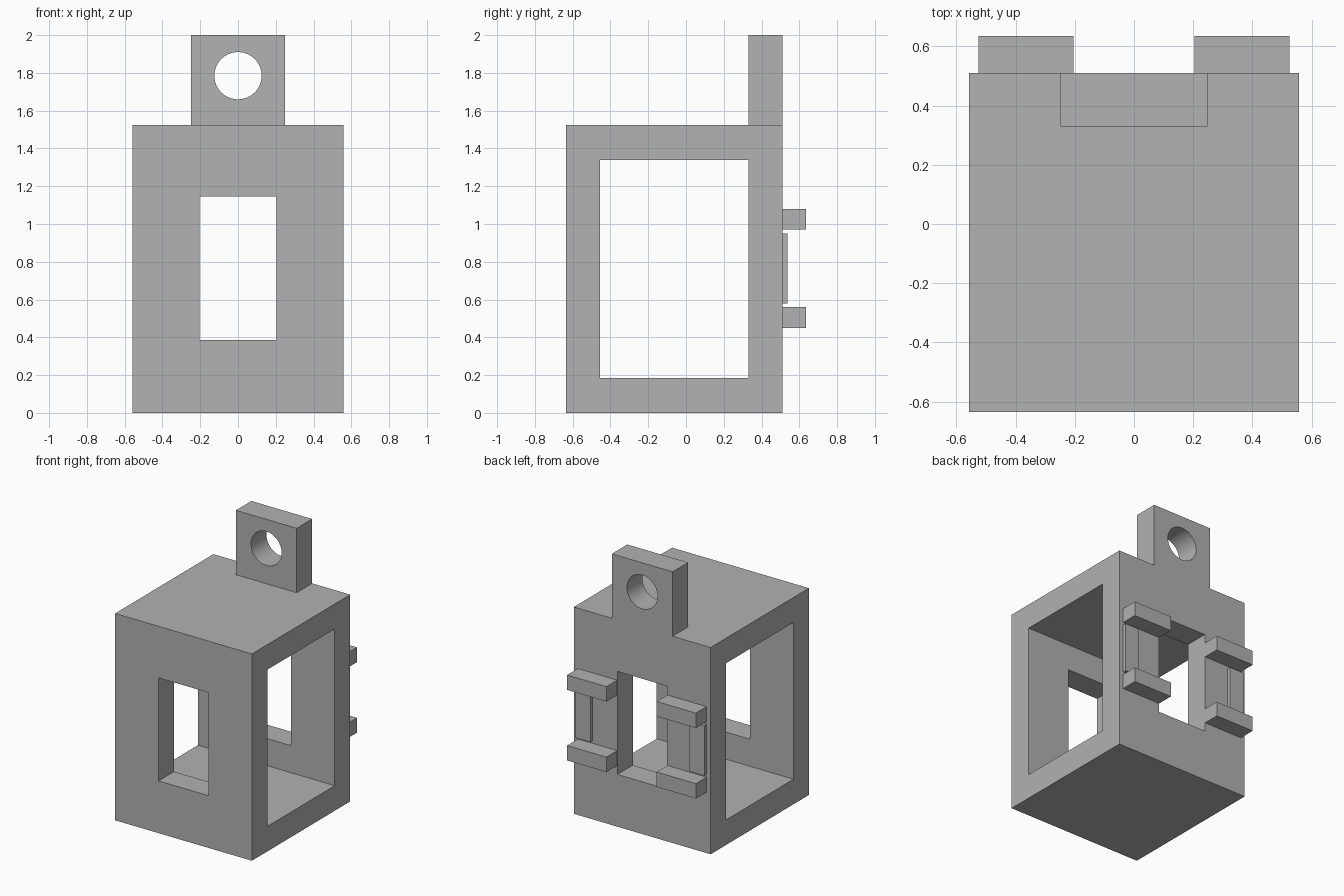
import bpy
import math

if "Cube" in bpy.data.objects:
    bpy.data.objects.remove(bpy.data.objects["Cube"], do_unlink=True)

grey = bpy.data.materials.new("plain grey")
grey.use_nodes = True
colour = (0.445, 0.445, 0.445, 1)
grey.diffuse_color = colour
grey.node_tree.nodes["Principled BSDF"].inputs["Base Color"].default_value = colour


def box(name, x, y, z):
    """Box spanning the given (min, max) range on each axis."""
    spans = (x, y, z)
    bpy.ops.mesh.primitive_cube_add(size=1, location=[(a + b) / 2 for a, b in spans])
    ob = bpy.context.object
    ob.name = name
    ob.scale = [b - a for a, b in spans]
    bpy.ops.object.transform_apply(location=True, rotation=False, scale=True)
    ob.data.materials.append(grey)
    return ob


def combine(target, other, operation):
    """Apply a boolean and remove the helper object."""
    mod = target.modifiers.new(operation.title(), "BOOLEAN")
    mod.operation = operation
    mod.solver = "EXACT"
    mod.object = other
    bpy.context.view_layer.objects.active = target
    bpy.ops.object.modifier_apply(modifier=mod.name)
    bpy.data.objects.remove(other, do_unlink=True)


FRONT, BACK, TOP = -0.635, 0.51, 1.525
HALF = 0.558

# Housing with the upright tab rising flush with its back
housing = box("housing", (-HALF, HALF), (FRONT, BACK), (0, TOP))
combine(housing, box("tab", (-0.248, 0.248), (0.33, BACK), (1.4, 2)), "UNION")

# Side opening through the full width, window from front to back
combine(housing, box("side_cutter", (-1, 1), (-0.455, 0.33), (0.185, 1.34)), "DIFFERENCE")
combine(housing, box("window_cutter", (-0.203, 0.203), (-1, 1), (0.385, 1.145)), "DIFFERENCE")

# Round hole in the tab
bpy.ops.mesh.primitive_cylinder_add(vertices=64, radius=0.125, depth=1,
                                    location=(0, 0.42, 1.785),
                                    rotation=(math.pi / 2, 0, 0))
hole = bpy.context.object
hole.data.materials.append(grey)
combine(housing, hole, "DIFFERENCE")
bpy.ops.object.select_all(action="DESELECT")
housing.select_set(True)
bpy.ops.object.shade_smooth_by_angle(angle=math.radians(30))

# Back brackets: two rails and a thin strip on each side
for side, sign in (("left", 1), ("right", -1)):
    def span(a, b):
        return tuple(sorted((sign * a, sign * b)))
    box(side + "_upper_rail", span(0.205, 0.525), (BACK, 0.635), (0.97, 1.08))
    box(side + "_lower_rail", span(0.205, 0.525), (BACK, 0.635), (0.45, 0.56))
    box(side + "_strip", span(0.405, 0.525), (BACK, 0.537), (0.58, 0.95))
